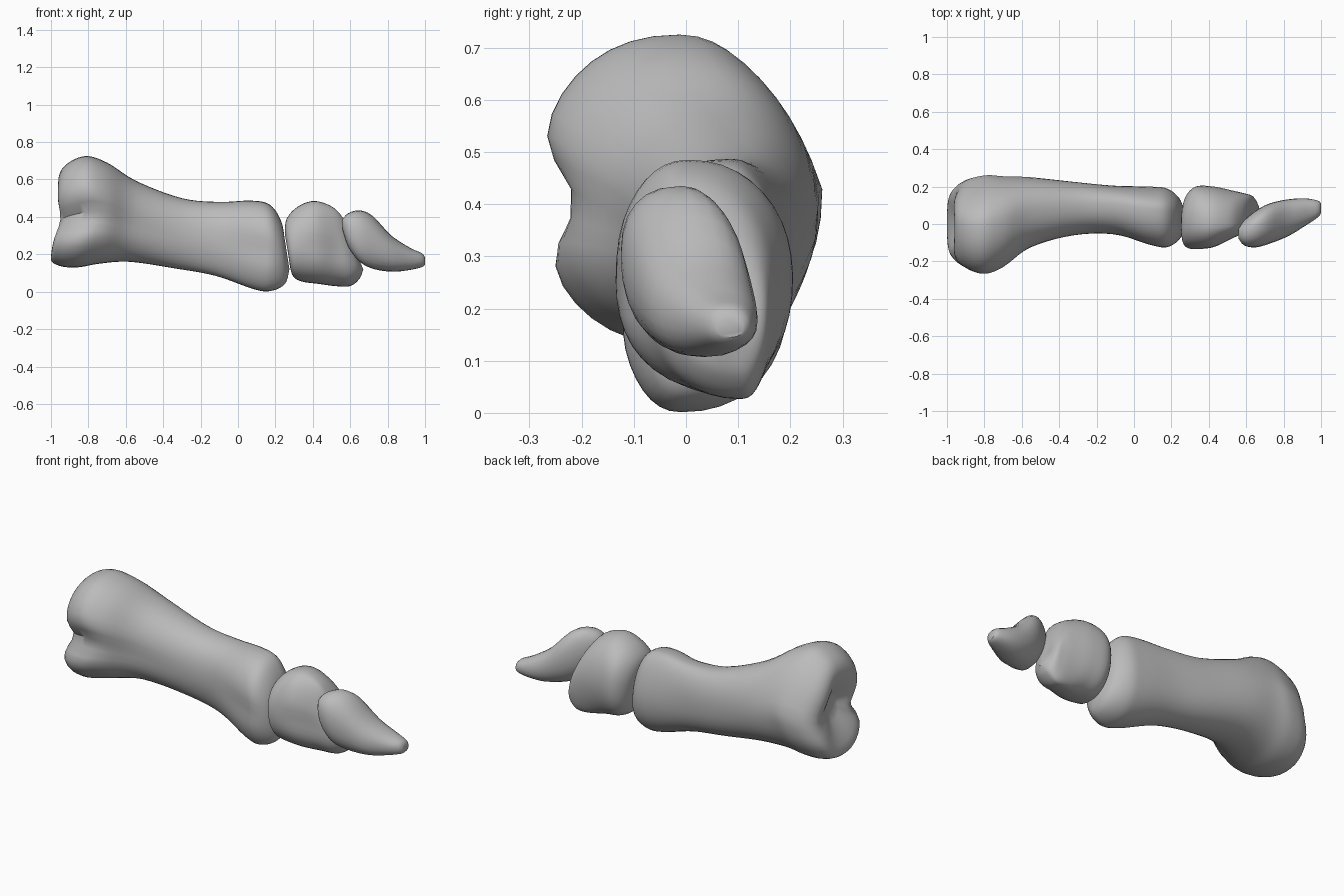
import bpy, bmesh, math

cube = bpy.data.objects.get("Cube")
if cube:
    bpy.data.objects.remove(cube, do_unlink=True)

GREY = (0.5, 0.5, 0.5, 1)
mat = bpy.data.materials.new("bone grey")
mat.use_nodes = True
mat.diffuse_color = GREY
mat.node_tree.nodes["Principled BSDF"].inputs["Base Color"].default_value = GREY


def spline(a, b, c, d, t):
    """Catmull-Rom blend of four section tuples."""
    return [0.5 * (2 * q + (r - p) * t + (2 * p - 5 * q + 4 * r - s) * t * t
                   + (3 * q - p - 3 * r + s) * t ** 3) for p, q, r, s in zip(a, b, c, d)]


def bone(name, sections, sides=40, steps=5, power=0.9):
    """Loft slanted oval sections: top x, top z, bottom x, bottom z,
    front y, back y, sideways lean of the top, depth of the front groove."""
    rows, last = [], len(sections) - 1
    for i in range(last):
        quad = [sections[min(max(i + k, 0), last)] for k in (-1, 0, 1, 2)]
        rows += [spline(*quad, n / steps) for n in range(steps)]
    rows.append(sections[-1])
    bm = bmesh.new()
    rings = []
    for xt, zt, xb, zb, y0, y1, lean, groove in rows:
        ring = []
        for k in range(sides):
            a = math.tau * k / sides
            c, s = math.cos(a), math.sin(a)
            u = math.copysign(abs(c) ** power, c)
            v = math.copysign(abs(s) ** power, s)
            half = (y1 - y0) / 2
            y = (y0 + y1) / 2 + u * half + lean * v * (1 - abs(u))
            if u < 0:   # waist on the front side
                y += groove * math.exp(-((v + 0.08) / 0.28) ** 2) * -u
            else:       # upper back side slopes in
                y -= groove * 1.4 * max(v, 0) * u
            h = (v + 1) / 2
            x = xb + (xt - xb) * h + 0.6 * groove * math.exp(-(v / 0.45) ** 2)
            ring.append(bm.verts.new((x, y, zb + (zt - zb) * h)))
        rings.append(ring)
    for r0, r1 in zip(rings, rings[1:]):
        for k in range(sides):
            j = (k + 1) % sides
            bm.faces.new((r0[k], r0[j], r1[j], r1[k]))
    bm.faces.new(rings[0])
    bm.faces.new(rings[-1])
    bmesh.ops.recalc_face_normals(bm, faces=bm.faces)
    mesh = bpy.data.meshes.new(name)
    bm.to_mesh(mesh)
    bm.free()
    mesh.materials.append(mat)
    obj = bpy.data.objects.new(name, mesh)
    bpy.context.collection.objects.link(obj)
    bpy.ops.object.select_all(action='DESELECT')
    obj.select_set(True)
    bpy.context.view_layer.objects.active = obj
    bpy.ops.object.shade_smooth_by_angle(angle=math.radians(40))


# Long bone: broad grooved base, narrow shaft, rounded head
bone("long_bone", [
    (-.91, .46, -.92, .36, -.04, .04, 0, 0),
    (-.96, .58, -1.0, .19, -.16, .16, 0, .05),
    (-.93, .67, -.96, .14, -.24, .23, 0, .07),
    (-.82, .725, -.86, .13, -.285, .26, 0, .075),
    (-.70, .69, -.74, .15, -.245, .255, 0, .04),
    (-.54, .59, -.58, .16, -.13, .25, .01, .01),
    (-.30, .50, -.34, .125, -.06, .225, .02, 0),
    (-.10, .48, -.12, .085, -.055, .205, .03, 0),
    (.07, .487, .08, .015, -.115, .20, .04, .01),
    (.17, .465, .17, .003, -.13, .19, .04, .01),
    (.23, .38, .25, .04, -.085, .14, .03, 0),
    (.25, .28, .275, .12, -.02, .07, 0, 0),
])

# Middle bone: short block, its lower end turned to the back
bone("middle_bone", [
    (.25, .31, .27, .19, -.07, .03, 0, 0),
    (.26, .39, .29, .09, -.12, .14, 0, 0),
    (.32, .455, .34, .055, -.135, .20, -.02, 0),
    (.41, .485, .43, .042, -.13, .20, -.03, .01),
    (.51, .45, .52, .03, -.085, .18, -.05, .01),
    (.57, .38, .60, .03, -.05, .165, -.05, 0),
    (.61, .29, .65, .07, -.01, .15, -.03, 0),
    (.63, .21, .67, .12, .04, .11, 0, 0),
])

# End bone: tall at the joint, tapering to a blunt tip
bone("end_bone", [
    (.56, .39, .56, .33, -.08, -.02, 0, 0),
    (.59, .42, .59, .24, -.115, .02, .01, 0),
    (.65, .435, .65, .16, -.125, .07, .02, 0),
    (.72, .405, .73, .12, -.105, .11, .01, 0),
    (.82, .30, .83, .107, -.065, .132, 0, 0),
    (.92, .235, .91, .115, -.01, .137, .01, 0),
    (.985, .205, .98, .13, .035, .125, 0, 0),
    (1.0, .18, 1.0, .145, .06, .11, 0, 0),
], sides=24, steps=3)
